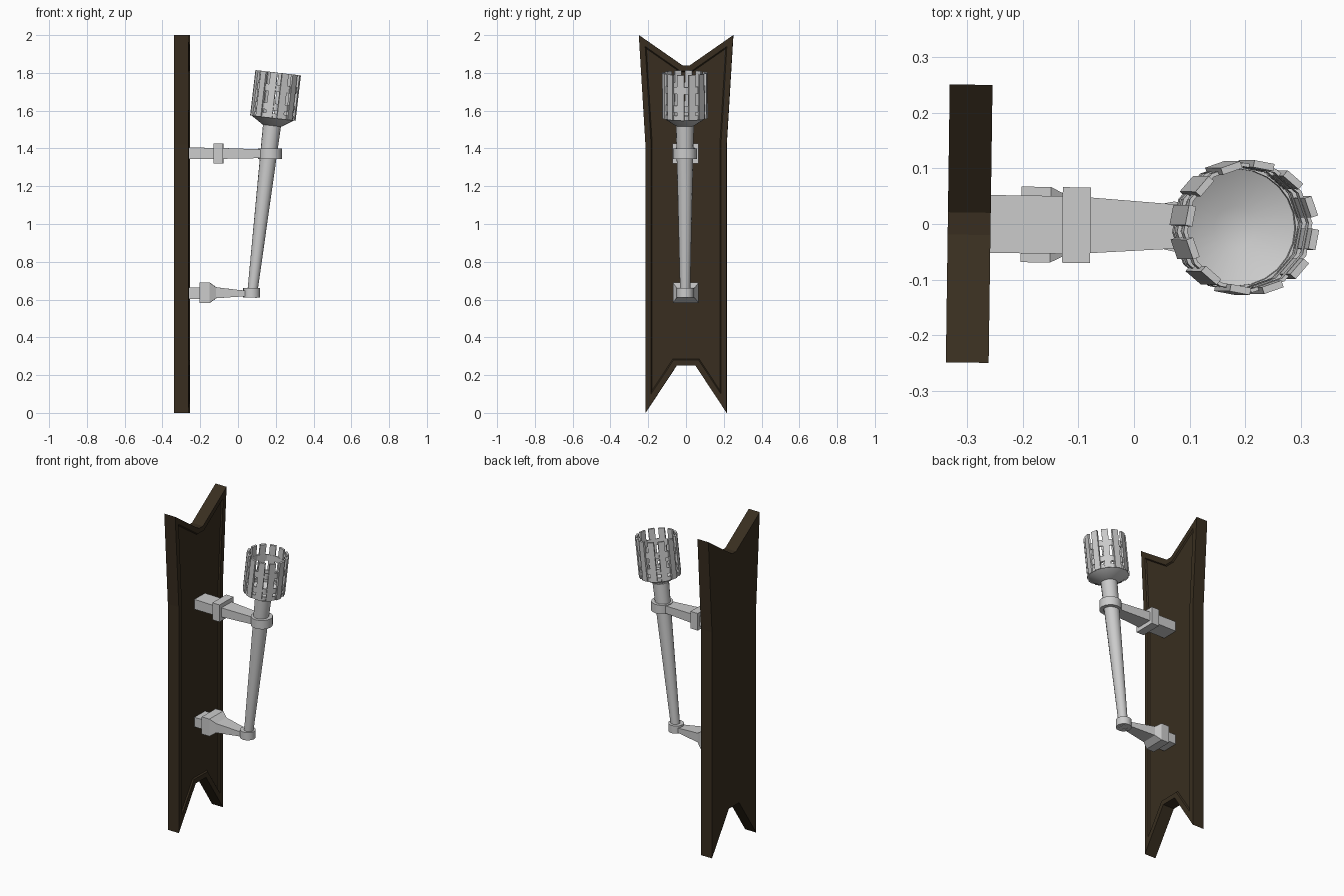
import bpy, bmesh
from math import sin, cos, pi, atan, radians
from mathutils import Matrix, Vector

if "Cube" in bpy.data.objects:
    bpy.data.objects.remove(bpy.data.objects["Cube"])

# slight turn of the whole fixture about the board
TURN = (Matrix.Translation((-0.25, 0, 0)) @ Matrix.Rotation(radians(-0.8), 4, 'Z')
        @ Matrix.Translation((0.25, 0, 0)))
# torch frame: base of the shaft, leaning outward
LEAN = Matrix.Translation((0.073, 0, 0.612)) @ Matrix.Rotation(atan(0.1175), 4, 'Y')


def finish(name, bm, smooth=False, matrix=Matrix()):
    bmesh.ops.recalc_face_normals(bm, faces=bm.faces)
    bm.transform(TURN @ matrix)
    me = bpy.data.meshes.new(name)
    bm.to_mesh(me)
    bm.free()
    ob = bpy.data.objects.new(name, me)
    bpy.context.collection.objects.link(ob)
    if smooth:
        bpy.ops.object.select_all(action='DESELECT')
        ob.select_set(True)
        bpy.context.view_layer.objects.active = ob
        bpy.ops.object.shade_smooth_by_angle(angle=radians(35))
    return ob


def bridge(bm, a, b):
    n = len(a)
    for i in range(n):
        j = (i + 1) % n
        bm.faces.new((a[i], a[j], b[j], b[i]))


def lathe(bm, profile, sides, closed=False, phase=0.0):
    """Revolve (radius, height) points; closed joins last ring to first."""
    rings = [[bm.verts.new((r * cos(2 * pi * i / sides + phase),
                            r * sin(2 * pi * i / sides + phase), z))
              for i in range(sides)] for r, z in profile]
    for a, b in zip(rings, rings[1:]):
        bridge(bm, a, b)
    if closed:
        bridge(bm, rings[-1], rings[0])
    else:
        bm.faces.new(rings[0])
        bm.faces.new(rings[-1])


def bar(name, sections):
    """Rectangular loft along x from (x, half width, z low, z high)."""
    bm = bmesh.new()
    rings = [[bm.verts.new(p) for p in ((x, -w, lo), (x, w, lo), (x, w, hi), (x, -w, hi))]
             for x, w, lo, hi in sections]
    for a, b in zip(rings, rings[1:]):
        bridge(bm, a, b)
    bm.faces.new(rings[0])
    bm.faces.new(rings[-1])
    return finish(name, bm)


# backboard with notched ends and a recessed front panel
half = [(0.05, 0.25), (0.215, 0), (0.215, 1.42), (0.25, 2.0), (0.02, 1.84)]
outline = half + [(-y, z) for y, z in reversed(half)]
bm = bmesh.new()
back = [bm.verts.new((-0.335, y, z)) for y, z in outline]
front = [bm.verts.new((-0.258, y, z)) for y, z in outline]
bridge(bm, back, front)
bm.faces.new(back)
panel = bm.faces.new(front)
bmesh.ops.recalc_face_normals(bm, faces=bm.faces)
bmesh.ops.inset_region(bm, faces=[panel], thickness=0.03, use_even_offset=True)
bmesh.ops.inset_region(bm, faces=[panel], thickness=0.006, use_even_offset=True)
for v in panel.verts:
    v.co.x -= 0.008
board = finish("backboard", bm)
wood = bpy.data.materials.new("dark_wood")
wood.diffuse_color = (0.04, 0.027, 0.014, 1)
wood.use_nodes = True
wood.node_tree.nodes["Principled BSDF"].inputs["Base Color"].default_value = wood.diffuse_color
board.data.materials.append(wood)

# upper and lower bracket arms
bar("upper_bracket_arm", [(-0.275, 0.052, 1.343, 1.405), (-0.129, 0.052, 1.343, 1.403),
                          (-0.129, 0.068, 1.32, 1.427), (-0.078, 0.068, 1.32, 1.427),
                          (-0.078, 0.05, 1.345, 1.402), (0.13, 0.036, 1.349, 1.395)])
bar("lower_bracket_arm", [(-0.275, 0.052, 0.604, 0.664), (-0.203, 0.052, 0.604, 0.664),
                          (-0.203, 0.068, 0.582, 0.69), (-0.15, 0.068, 0.582, 0.69),
                          (-0.115, 0.05, 0.607, 0.665), (0.045, 0.028, 0.618, 0.646)])

# clamp rings that hold the shaft
for name, x, r, hole, lo, hi in (("upper_clamp_ring", 0.17, 0.063, 0.04, 1.345, 1.4),
                                 ("lower_clamp_ring", 0.072, 0.045, 0.022, 0.612, 0.66)):
    bm = bmesh.new()
    lathe(bm, [(r, lo), (r, hi), (hole, hi), (hole, lo)], 16, closed=True)
    finish(name, bm, True, Matrix.Translation((x, 0, 0)))

# tapered shaft
bm = bmesh.new()
lathe(bm, [(0.026, 0), (0.048, 0.92)], 16)
finish("torch_shaft", bm, True, LEAN)

# flared cup under the cage: outside wall, rim, inside wall, floor
bm = bmesh.new()
lathe(bm, [(0.05, 0.915), (0.112, 0.955), (0.112, 0.975), (0.105, 0.975),
           (0.105, 0.958), (0.038, 0.925)], 24)
finish("torch_cup", bm, True, LEAN)

# basket cage: horizontal hoops and upright staves
COUNT, BASE, PHASE = 12, 0.955, radians(-10)
bm = bmesh.new()
for lo, hi in ((0.0, 0.025), (0.042, 0.078), (0.14, 0.178)):
    ro, ri = 0.117, 0.110
    lathe(bm, [(ro, BASE + lo), (ro, BASE + hi), (ri, BASE + hi), (ri, BASE + lo)],
          COUNT, closed=True, phase=PHASE + pi / COUNT)
finish("cage_hoops", bm, False, LEAN)

bm = bmesh.new()
for i in range(COUNT):
    m = (Matrix.Rotation(PHASE + 2 * pi * i / COUNT, 4, 'Z')
         @ Matrix.Translation((0.1135, 0, BASE + 0.121))
         @ Matrix.Diagonal((0.013, 0.037, 0.242, 1)))
    bmesh.ops.create_cube(bm, size=1, matrix=m)
finish("cage_staves", bm, False, LEAN)
